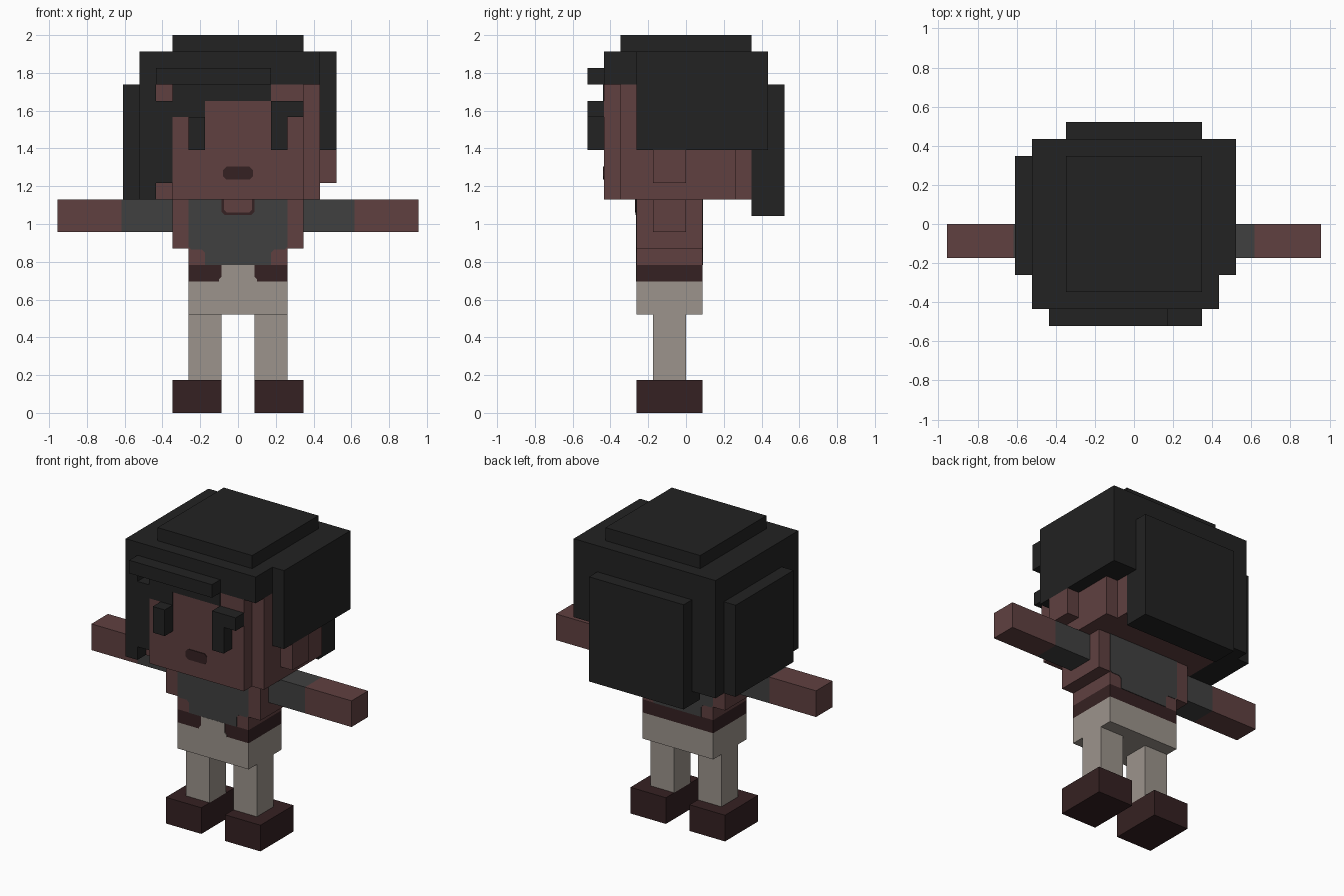
import bpy
import bmesh

cube = bpy.data.objects.get("Cube")
if cube:
    bpy.data.objects.remove(cube, do_unlink=True)

U = 2 / 23  # edge of one block


def material(name, color):
    m = bpy.data.materials.new(name)
    m.use_nodes = True
    m.diffuse_color = (*color, 1)
    bsdf = next(n for n in m.node_tree.nodes if n.type == 'BSDF_PRINCIPLED')
    bsdf.inputs["Base Color"].default_value = (*color, 1)
    return m


HAIR = material("black_hair", (0.016, 0.016, 0.016))
SKIN = material("brown_skin", (0.117, 0.0513, 0.0513))
SHIRT = material("grey_shirt", (0.0513, 0.0513, 0.0513))
PANTS = material("beige_pants", (0.332, 0.296, 0.262))
LEATHER = material("dark_brown_leather", (0.0356, 0.0152, 0.016))


def finish(name, bm, mat):
    bmesh.ops.recalc_face_normals(bm, faces=bm.faces)
    mesh = bpy.data.meshes.new(name)
    bm.to_mesh(mesh)
    bm.free()
    mesh.materials.append(mat)
    obj = bpy.data.objects.new(name, mesh)
    bpy.context.collection.objects.link(obj)


def part(name, mat, *boxes):
    """One object made of boxes, each given as x, y and z ranges in blocks."""
    bm = bmesh.new()
    for ranges in boxes:
        verts = bmesh.ops.create_cube(bm, size=1)["verts"]
        for v in verts:
            for axis, (low, high) in enumerate(ranges):
                v.co[axis] = (low + (v.co[axis] + 0.5) * (high - low)) * U
    finish(name, bm, mat)


def pair(name, mat, xs, ys, zs):
    part("left_" + name, mat, (xs, ys, zs))
    part("right_" + name, mat, ((-xs[1], -xs[0]), ys, zs))


def plate(name, mat, outline, y, thick):
    """Thin plate mirrored in x, from its right half outline, top to bottom."""
    bm = bmesh.new()
    points = outline + [(-x, z) for x, z in reversed(outline)]
    face = bm.faces.new([bm.verts.new((x * U, y * U, z * U)) for x, z in points])
    new = bmesh.ops.extrude_face_region(bm, geom=[face])["geom"]
    for v in new:
        if isinstance(v, bmesh.types.BMVert):
            v.co.y += thick * U
    finish(name, bm, mat)


# Legs and clothing below the waist
pair("shoe", LEATHER, (1, 4), (-3, 1), (0, 2))
pair("leg", PANTS, (1, 3), (-2, 0), (2, 6))
part("pants", PANTS, ((-3, 3), (-3, 1), (6, 8)))
part("belt", LEATHER, ((-3, 3), (-3, 1), (8, 9)))
plate("belt_front_gap", PANTS, [(1, 9), (1, 8.3), (1.15, 8.15), (1.15, 8)], -3, -0.05)

# Torso, shirt and arms
part("torso", SKIN, ((-3, 3), (-3, 1), (9, 13)))
pair("shoulder", SKIN, (3, 4), (-3, 1), (10, 13))
shirt = [(3, 13), (3, 10.1), (2.85, 9.95), (2.2, 9.95), (2, 9.75), (2, 9)]
plate("shirt_front", SHIRT, shirt, -3, -0.04)
plate("shirt_back", SHIRT, shirt, 1, 0.04)
plate("neckline_trim", LEATHER, [(1, 13), (1, 12.25), (0.8, 12.05)], -3, -0.07)
plate("neckline_skin", SKIN, [(0.85, 13), (0.85, 12.35), (0.7, 12.2)], -3, -0.1)
pair("sleeve", SHIRT, (4, 7.08), (-2, 0), (11, 13))
pair("forearm", SKIN, (7.08, 11), (-2, 0), (11, 13))

# Head
part("head", SKIN,
     ((-5, 5), (-4, 3), (13, 20)),
     ((-4, 4), (-5, 4), (13, 20)))
part("left_ear", SKIN, ((5, 6), (-2, 0), (14, 16)))
plate("mouth", LEATHER, [(0.7, 15), (0.9, 14.8), (0.9, 14.4), (0.7, 14.2)], -5, -0.05)

# Hair cap and side layers
part("hair_cap", HAIR,
     ((-6, 5), (-5, 5), (20, 22)),
     ((-4, 4), (-4, 4), (22, 23)))
part("left_side_hair", HAIR,
     ((5, 6), (-3, 5), (16, 22)),
     ((4, 5), (3, 5), (16, 20)))
part("right_side_hair", HAIR,
     ((-6, -5), (-5, 5), (13, 20)),
     ((-7, -6), (-3, 4), (13, 20)),
     ((-5, -4), (3, 5), (13, 20)))
part("right_front_lock", HAIR, ((-5, -4), (-5, -4), (14, 19)))
part("back_hair", HAIR,
     ((-4, 4), (4, 5), (12, 20)),
     ((-4, 4), (5, 6), (12, 20)))

# Fringe, eyes and brow
part("fringe", HAIR,
     ((-5, 2), (-6, -5), (20, 21)),
     ((-4, 2), (-5.05, -5), (19, 20)),
     ((-4, -2), (-5.05, -5), (18, 19)))
pair("eye", HAIR, (2, 3), (-6, -5), (16, 18))
part("left_brow", HAIR, ((2, 4), (-6, -5), (18, 19)))
